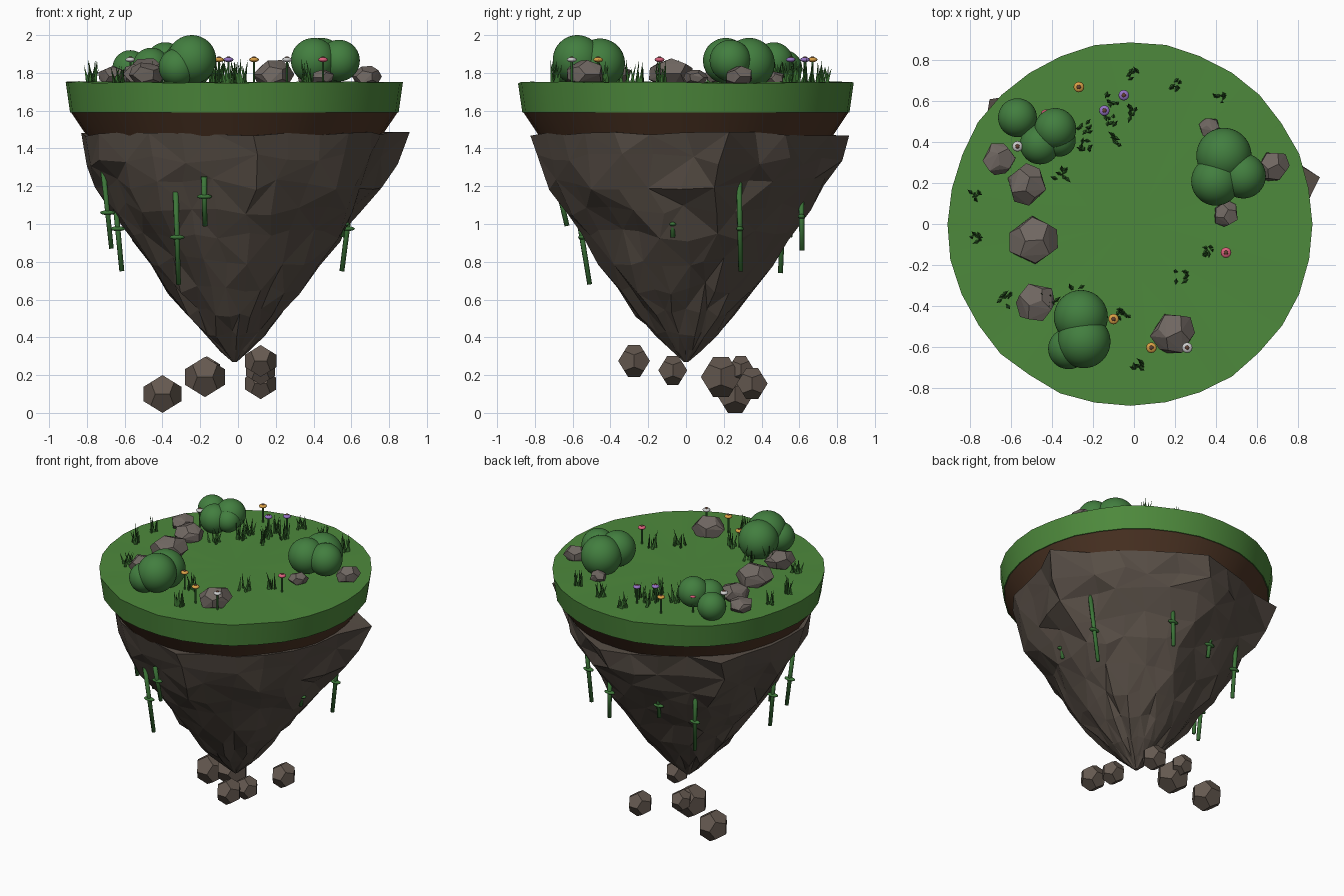
import bpy, bmesh, math, random
from mathutils import Vector, Matrix

if "Cube" in bpy.data.objects:
    bpy.data.objects.remove(bpy.data.objects["Cube"])

random.seed(7)
TAU = 2 * math.pi
CX = -0.018
TOP = 1.75
PHI = (1 + 5 ** 0.5) / 2
U = random.uniform


def material(name, rgb):
    m = bpy.data.materials.new(name)
    m.diffuse_color = (*rgb, 1)
    m.use_nodes = True
    m.node_tree.nodes["Principled BSDF"].inputs["Base Color"].default_value = m.diffuse_color
    return m


GRASS = material("grass", (0.075, 0.25, 0.045))
DIRT = material("dirt", (0.075, 0.035, 0.018))
ROCK = material("rock", (0.095, 0.075, 0.06))
DEBRIS = material("debris", (0.13, 0.1, 0.08))
STONE = material("stone", (0.16, 0.135, 0.12))
BUSH = material("bush", (0.055, 0.21, 0.05))
BLADE = material("blade", (0.035, 0.14, 0.025))
VINE = material("vine", (0.045, 0.18, 0.04))
CORE = material("flower_core", (0.12, 0.05, 0.03))
PETALS = {"orange": material("orange_petal", (0.7, 0.35, 0.06)),
          "purple": material("purple_petal", (0.3, 0.17, 0.55)),
          "white": material("white_petal", (0.7, 0.7, 0.7)),
          "pink": material("pink_petal", (0.7, 0.12, 0.2))}


def finish(bm, name, mat, smooth=False):
    bmesh.ops.recalc_face_normals(bm, faces=bm.faces[:])
    me = bpy.data.meshes.new(name)
    bm.to_mesh(me)
    bm.free()
    me.materials.append(mat)
    for p in me.polygons:
        p.use_smooth = smooth
    ob = bpy.data.objects.new(name, me)
    bpy.context.collection.objects.link(ob)
    return ob


def lathe(bm, rings):
    """Bridge rings of points with alternating triangles and fan caps."""
    vs = [[bm.verts.new(p) for p in ring] for ring in rings]
    n = len(vs[0])
    for k, (a, b) in enumerate(zip(vs, vs[1:])):
        for i in range(n):
            j = (i + 1) % n
            if (i + k) % 2:
                bm.faces.new((a[i], a[j], b[j]))
                bm.faces.new((a[i], b[j], b[i]))
            else:
                bm.faces.new((a[i], a[j], b[i]))
                bm.faces.new((a[j], b[j], b[i]))
    for ring in (vs[0], vs[-1]):
        c = bm.verts.new(sum((v.co for v in ring), Vector()) / n)
        for i in range(n):
            bm.faces.new((ring[i], ring[(i + 1) % n], c))


def tube(bm, a, b, r1, r2, sides):
    a, b = Vector(a), Vector(b)
    d = b - a
    mat = Matrix.Translation((a + b) / 2) @ d.to_track_quat('Z', 'Y').to_matrix().to_4x4()
    bmesh.ops.create_cone(bm, cap_ends=True, segments=sides, radius1=r1, radius2=r2,
                          depth=d.length, matrix=mat)


def dodecahedron(name, pos, r, mat, squash=1.0, jitter=0.0, turn=0.0):
    pts = [(x, y, z) for x in (-1, 1) for y in (-1, 1) for z in (-1, 1)]
    for s in (-1, 1):
        for t in (-1, 1):
            pts += [(0, s / PHI, t * PHI), (s / PHI, t * PHI, 0), (s * PHI, 0, t / PHI)]
    bm = bmesh.new()
    rot = Matrix.Rotation(turn, 3, 'Z')
    for p in pts:
        v = rot @ (Vector(p) / 3 ** 0.5 * r * (1 + U(-jitter, jitter)))
        v.z *= squash
        bm.verts.new(v + Vector(pos))
    bmesh.ops.convex_hull(bm, input=bm.verts[:])
    bmesh.ops.dissolve_limit(bm, angle_limit=0.05, verts=bm.verts[:], edges=bm.edges[:])
    finish(bm, name, mat)


# Grass slab and dirt layer share one slightly wobbly outline
SEG = 32
wobble = [1 + U(-0.006, 0.006) for _ in range(SEG)]


def disc_ring(r, z, dz=0.0):
    return [(CX + r * w * math.cos(TAU * i / SEG), r * w * math.sin(TAU * i / SEG), z + U(-dz, dz))
            for i, w in enumerate(wobble)]


bm = bmesh.new()
lathe(bm, [disc_ring(0.893, TOP, 0.006), disc_ring(0.87, 1.59)])
finish(bm, "grass_slab", GRASS, True)
bm = bmesh.new()
lathe(bm, [disc_ring(0.865, 1.592), disc_ring(0.78, 1.465)])
finish(bm, "dirt_layer", DIRT)
for ob in list(bpy.data.objects):
    bpy.context.view_layer.objects.active = ob
    ob.select_set(True)
bpy.ops.object.shade_smooth_by_angle(angle=math.radians(30))

# Faceted rock cone with a few jutting corners at the rim
profile = [(1.475, 0.80), (1.34, 0.77), (1.21, 0.71), (1.08, 0.64), (0.94, 0.55), (0.80, 0.46),
           (0.66, 0.36), (0.53, 0.26), (0.42, 0.165), (0.33, 0.075), (0.27, 0.012)]
N = 26
column = [U(-0.02, 0.02) for _ in range(N)]
for ang, amount in ((10, 0.155), (77, 0.07), (139, 0.12), (270, 0.03)):
    column[round(ang / 360 * N) % N] = amount
rings = []
for k, (z, r) in enumerate(profile):
    f = r / 0.8
    ring = []
    for i in range(N):
        rr = r + column[i] * f ** 5 + (U(-0.028, 0.028) * f if k else 0)
        a = TAU * i / N + (U(-0.06, 0.06) if k else 0)
        dz = U(-0.012, 0.012) if k == 0 else U(-0.035, 0.035) * min(1, f * 2)
        ring.append((CX + rr * math.cos(a), rr * math.sin(a), z + (dz if r > 0.02 else 0)))
    rings.append(ring)
bm = bmesh.new()
lathe(bm, rings)
finish(bm, "rock_cone", ROCK)

# Drifting debris beneath the tip
for x, y, z, r in [(0.12, -0.275, 0.275, 0.09), (0.12, -0.07, 0.225, 0.082),
                   (-0.175, 0.185, 0.19, 0.114), (-0.40, 0.26, 0.1, 0.107),
                   (0.12, 0.35, 0.155, 0.088), (-0.165, 0.29, 0.23, 0.075)]:
    dodecahedron("debris_chunk", (x, y, z), r, DEBRIS)

# Stones on the grass
for x, y, r in [(-0.66, 0.315, 0.082), (-0.52, 0.195, 0.10), (-0.49, -0.08, 0.12),
                (-0.48, -0.385, 0.10), (0.195, -0.54, 0.11), (0.45, 0.05, 0.065),
                (0.68, 0.28, 0.082), (0.37, 0.47, 0.055)]:
    dodecahedron("stone", (x, y, TOP + 0.38 * r), r, STONE, 0.7, 0.1, U(0, TAU))

# Bushes made of overlapping balls
bushes = {
    "back_bush": [(-0.57, 0.52, 1.825, 0.095), (-0.385, 0.465, 1.86, 0.102), (-0.46, 0.39, 1.835, 0.098),
                  (-0.365, 0.41, 1.84, 0.08)],
    "front_bush": [(-0.245, -0.575, 1.87, 0.13), (-0.26, -0.455, 1.85, 0.132), (-0.32, -0.61, 1.83, 0.10)],
    "right_bush": [(0.44, 0.335, 1.85, 0.135), (0.40, 0.21, 1.865, 0.12), (0.535, 0.235, 1.865, 0.11)],
}
for name, balls in bushes.items():
    bm = bmesh.new()
    for x, y, z, r in balls:
        bmesh.ops.create_icosphere(bm, subdivisions=4, radius=r, matrix=Matrix.Translation((x, y, z)))
    finish(bm, name, BUSH, True)

# Grass tufts of thin leaning blades
for x, y in [(-0.01, 0.73), (0.21, 0.67), (0.43, 0.62), (-0.11, 0.61), (-0.12, 0.51), (-0.24, 0.47),
             (-0.10, 0.41), (-0.02, 0.55), (-0.23, 0.38), (-0.36, 0.25), (-0.79, 0.14), (-0.78, -0.07),
             (0.36, -0.13), (0.23, -0.26), (-0.63, -0.37), (-0.41, -0.36), (-0.28, -0.33),
             (0.02, -0.68), (-0.05, -0.44)]:
    bm = bmesh.new()
    for _ in range(7):
        bx, by = x + U(-0.03, 0.03), y + U(-0.03, 0.03)
        tube(bm, (bx, by, TOP - 0.005),
             (bx + U(-0.03, 0.03), by + U(-0.03, 0.03), TOP + U(0.07, 0.13)), 0.011, 0.0, 3)
    finish(bm, "grass_tuft", BLADE)

# Flowers: stem, petal disc, core
for x, y, colour in [(-0.27, 0.67, "orange"), (-0.145, 0.555, "purple"), (-0.05, 0.63, "purple"),
                     (-0.57, 0.38, "white"), (-0.10, -0.465, "orange"), (0.085, -0.605, "orange"),
                     (0.26, -0.605, "white"), (0.45, -0.14, "pink"), (-0.43, 0.535, "pink")]:
    bm = bmesh.new()
    tube(bm, (x, y, TOP - 0.005), (x, y, 1.87), 0.006, 0.006, 6)
    finish(bm, "flower_stem", VINE)
    for part, r, z, flat, mat in (("flower_head", 0.026, 1.87, 0.5, PETALS[colour]),
                                  ("flower_core", 0.011, 1.88, 0.7, CORE)):
        bm = bmesh.new()
        bmesh.ops.create_uvsphere(bm, u_segments=12, v_segments=8, radius=r,
                                  matrix=Matrix.Translation((x, y, z)) @ Matrix.Diagonal((1, 1, flat, 1)))
        finish(bm, part, mat, True)

# Hanging vines: top point, bottom point, leaf node height
for a, b, node in [((-0.72, -0.21, 1.34), (-0.67, -0.19, 0.87), 1.06),
                   ((-0.66, -0.08, 1.22), (-0.615, -0.08, 0.75), 0.975),
                   ((-0.33, -0.59, 1.17), (-0.315, -0.51, 0.68), 0.93),
                   ((-0.18, -0.69, 1.25), (-0.175, -0.63, 0.99), 1.145),
                   ((0.615, 0.28, 1.26), (0.55, 0.29, 0.75), 0.975),
                   ((0.18, 0.61, 1.15), (0.18, 0.615, 0.86), 1.04),
                   ((-0.18, 0.58, 1.2), (-0.17, 0.55, 0.93), 1.02),
                   ((-0.44, 0.52, 1.22), (-0.42, 0.5, 0.74), 0.95),
                   ((0.555, -0.07, 1.1), (0.55, -0.07, 0.93), 1.0)]:
    bm = bmesh.new()
    tube(bm, b, a, 0.013, 0.015, 8)
    p = Vector(a).lerp(Vector(b), (a[2] - node) / (a[2] - b[2]))
    bmesh.ops.create_uvsphere(bm, u_segments=12, v_segments=8, radius=0.04,
                              matrix=Matrix.Translation(p) @ Matrix.Diagonal((1, 0.5, 0.32, 1)))
    finish(bm, "vine", VINE, True)
